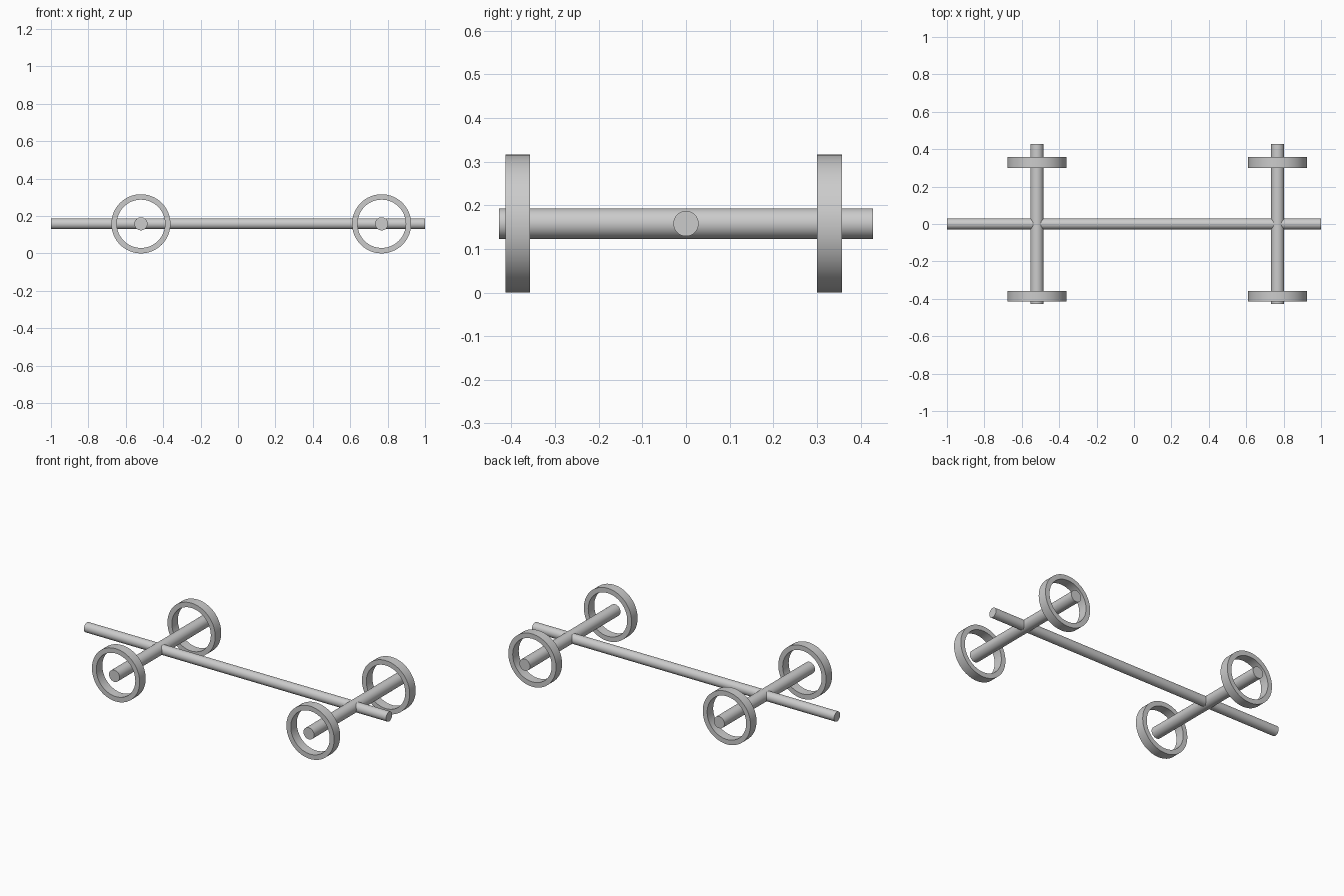
import bpy, math

if "Cube" in bpy.data.objects:
    bpy.data.objects.remove(bpy.data.objects["Cube"])

Z = 0.158                    # axle height = wheel radius
AXLE_X = {"rear": -0.519, "front": 0.768}
WHEEL_Y = {"near": (-0.414, -0.357), "far": (0.300, 0.357)}


def smooth(obj):
    bpy.ops.object.select_all(action='DESELECT')
    obj.select_set(True)
    bpy.context.view_layer.objects.active = obj
    bpy.ops.object.shade_smooth_by_angle(angle=math.radians(30))


def rod(name, radius, length, location, rotation):
    bpy.ops.mesh.primitive_cylinder_add(vertices=64, radius=radius, depth=length,
                                        location=location, rotation=rotation)
    obj = bpy.context.object
    obj.name = name
    smooth(obj)


def ring(name, outer, inner, x, y0, y1, n=64):
    # rectangular section swept around the axle line
    section = [(outer, y0), (outer, y1), (inner, y1), (inner, y0)]
    verts, faces = [], []
    for i in range(n):
        a = 2 * math.pi * i / n
        verts += [(r * math.cos(a), y, r * math.sin(a)) for r, y in section]
        j = (i + 1) % n
        for k in range(4):
            m = (k + 1) % 4
            faces.append((i * 4 + k, i * 4 + m, j * 4 + m, j * 4 + k))
    mesh = bpy.data.meshes.new(name)
    mesh.from_pydata(verts, [], faces)
    obj = bpy.data.objects.new(name, mesh)
    obj.location = (x, 0, Z)
    bpy.context.collection.objects.link(obj)
    bpy.context.view_layer.objects.active = obj
    obj.select_set(True)
    bpy.ops.object.mode_set(mode='EDIT')
    bpy.ops.mesh.select_all(action='SELECT')
    bpy.ops.mesh.normals_make_consistent(inside=False)
    bpy.ops.object.mode_set(mode='OBJECT')
    smooth(obj)


# long central beam
rod("chassis_beam", 0.029, 2.0, (0, 0, Z), (0, math.pi / 2, 0))

# two axles, each with a pair of open ring wheels
for end, x in AXLE_X.items():
    rod(end + "_axle", 0.035, 0.856, (x, 0, Z), (math.pi / 2, 0, 0))
    for side, (y0, y1) in WHEEL_Y.items():
        bpy.ops.object.select_all(action='DESELECT')
        ring(f"{end}_{side}_wheel", 0.158, 0.129, x, y0, y1)
